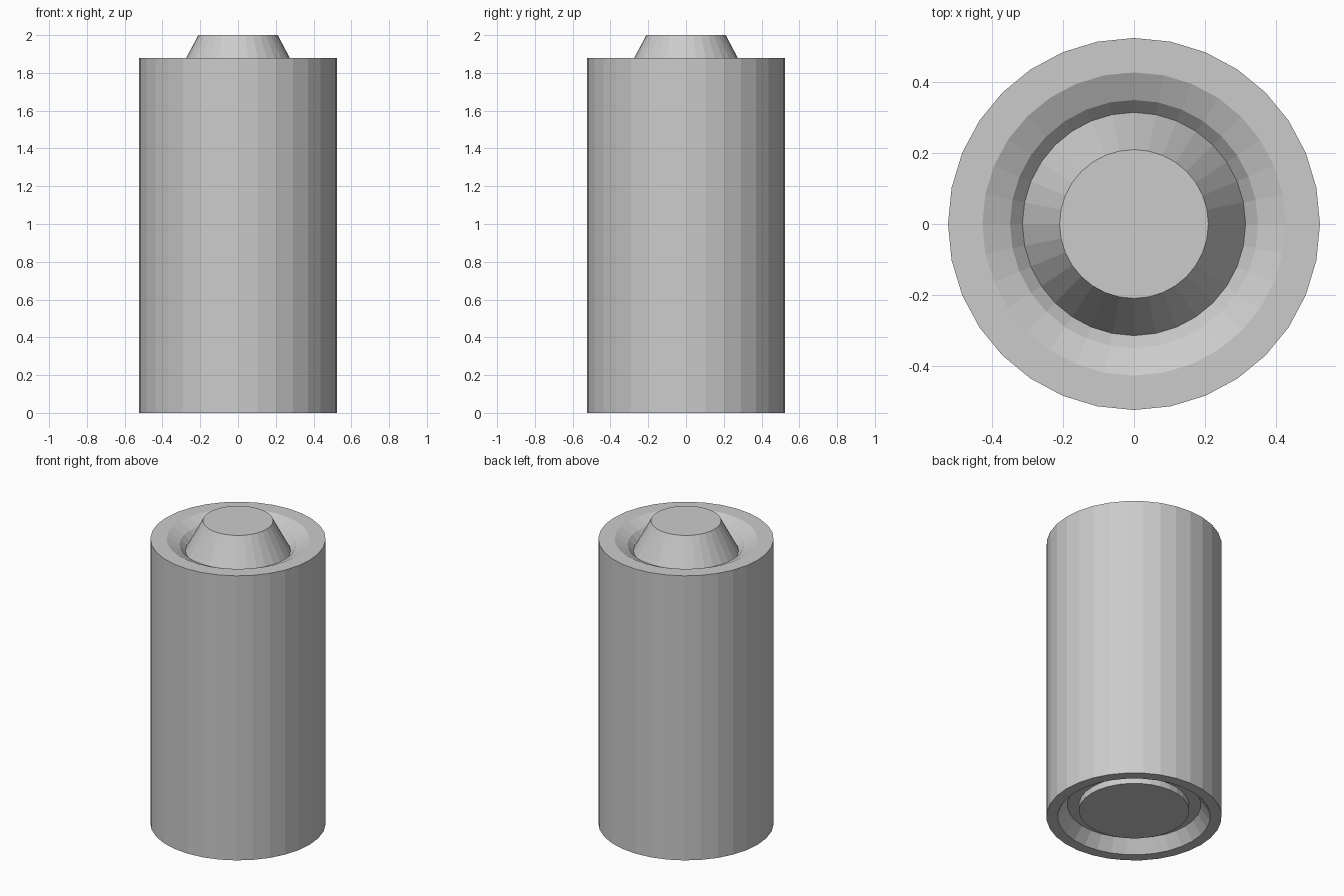
import bpy, bmesh, math

if "Cube" in bpy.data.objects:
    bpy.data.objects.remove(bpy.data.objects["Cube"])

SIDES = 32


def lathe(name, profile):
    """Revolve an (r, z) profile, listed bottom to top, and cap both open ends."""
    bm = bmesh.new()
    rings = []
    for r, z in profile:
        angles = [2 * math.pi * i / SIDES for i in range(SIDES)]
        rings.append([bm.verts.new((r * math.cos(a), r * math.sin(a), z)) for a in angles])
    for lower, upper in zip(rings, rings[1:]):
        for i in range(SIDES):
            j = (i + 1) % SIDES
            bm.faces.new((lower[i], lower[j], upper[j], upper[i]))
    bm.faces.new(rings[0][::-1])
    bm.faces.new(rings[-1])
    bmesh.ops.recalc_face_normals(bm, faces=bm.faces)
    mesh = bpy.data.meshes.new(name)
    bm.to_mesh(mesh)
    bm.free()
    obj = bpy.data.objects.new(name, mesh)
    bpy.context.collection.objects.link(obj)
    return obj


# Cell body: base disc in its recess, outer wall, top groove and raised contact
lathe("cell_body", [
    (0.33, 0.04), (0.33, 0.082),        # base disc edge
    (0.40, 0.082), (0.457, 0.0),        # recess floor and sloped wall
    (0.525, 0.0), (0.525, 1.88),        # outer wall
    (0.428, 1.88), (0.35, 1.843),       # rounded rim into the groove
    (0.315, 1.803), (0.21, 2.0),        # groove bottom and contact cone
])
